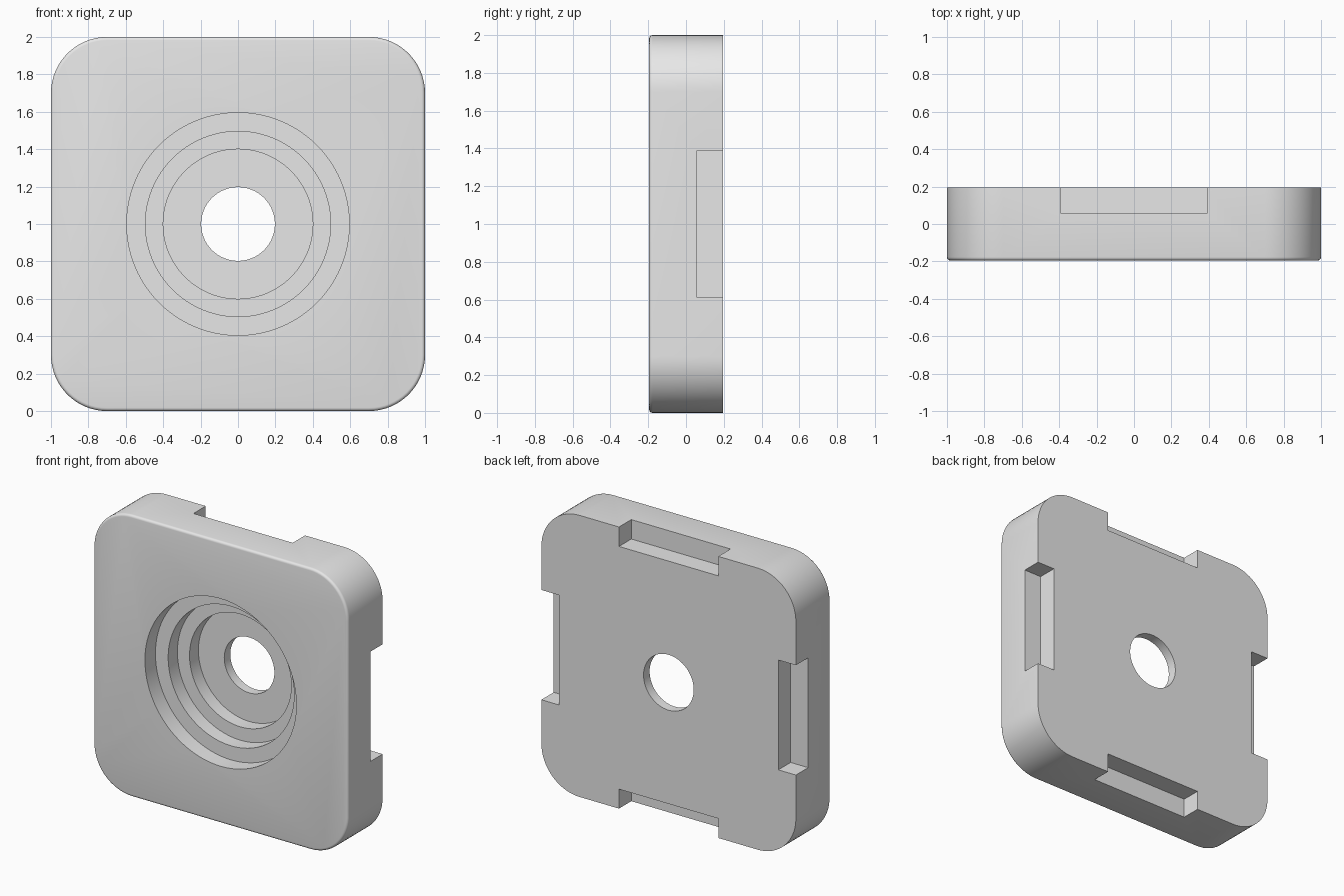
import bpy, bmesh, math
from mathutils import Matrix, Vector

if "Cube" in bpy.data.objects:
    bpy.data.objects.remove(bpy.data.objects["Cube"], do_unlink=True)

FRONT, BACK = -0.195, 0.195
CENTRE = Vector((0, 0, 1))

grey = bpy.data.materials.new("plain grey")
grey.use_nodes = True
grey.diffuse_color = (0.8, 0.8, 0.8, 1)
grey.node_tree.nodes["Principled BSDF"].inputs["Base Color"].default_value = (0.8, 0.8, 0.8, 1)


def make_object(name, bm):
    bmesh.ops.recalc_face_normals(bm, faces=bm.faces)
    mesh = bpy.data.meshes.new(name)
    bm.to_mesh(mesh)
    bm.free()
    mesh.materials.append(grey)
    ob = bpy.data.objects.new(name, mesh)
    bpy.context.collection.objects.link(ob)
    return ob


def outline(half, radius, segments=16):
    """Rounded square in x and z, centred on the plate."""
    pts = []
    for q in range(4):
        turn = Matrix.Rotation(q * math.pi / 2, 2)
        for i in range(segments + 1):
            a = i / segments * math.pi / 2
            c = half - radius
            pts.append(turn @ Vector((c + radius * math.cos(a), c + radius * math.sin(a))))
    return pts


def loft(rings):
    """Closed solid through rings of equal length, capped at both ends."""
    bm = bmesh.new()
    loops = [[bm.verts.new((p.x, y, p.y + 1)) for p in pts] for pts, y in rings]
    n = len(loops[0])
    for a, b in zip(loops, loops[1:]):
        for i in range(n):
            bm.faces.new((a[i], a[(i + 1) % n], b[(i + 1) % n], b[i]))
    bm.faces.new(loops[0])
    bm.faces.new(loops[-1][::-1])
    return bm


def circle(r, n=96):
    return [Vector((r * math.cos(i * math.tau / n), r * math.sin(i * math.tau / n))) for i in range(n)]


# Plate: rounded square with a small rounded front edge
EDGE = 0.018
rings = []
for i in range(5):
    a = i / 4 * math.pi / 2
    inset = EDGE * (1 - math.sin(a))
    rings.append((outline(1 - inset, 0.3 - inset), FRONT + EDGE * (1 - math.cos(a))))
rings.append((outline(1, 0.3), BACK))
plate = make_object("plate", loft(rings))

# Stepped bore: three counterbores and a through hole
steps = [(0.595, -0.1, 0.118), (0.495, 0.118, 0.222), (0.4, 0.222, 0.322), (0.197, 0.322, 0.5)]
bore_rings = []
for r, start, end in steps:
    bore_rings += [(circle(r), FRONT + start), (circle(r), FRONT + end)]
cutters = [make_object("bore_cutter", loft(bore_rings))]

# Notches in the back edge, one per side
for k in range(4):
    bm = bmesh.new()
    bmesh.ops.create_cube(bm, size=1)
    bmesh.ops.scale(bm, vec=(0.78, 0.3, 0.3), verts=bm.verts)
    bmesh.ops.translate(bm, vec=(0, 0.057 + 0.15, 0.862 + 0.15), verts=bm.verts)
    bmesh.ops.rotate(bm, cent=(0, 0, 0), matrix=Matrix.Rotation(k * math.pi / 2, 3, "Y"), verts=bm.verts)
    bmesh.ops.translate(bm, vec=CENTRE, verts=bm.verts)
    cutters.append(make_object("notch_cutter", bm))

# Cut the plate, then drop the cutters
bpy.ops.object.select_all(action="DESELECT")
bpy.context.view_layer.objects.active = plate
plate.select_set(True)
for cutter in cutters:
    cutter.hide_render = True
    mod = plate.modifiers.new("cut", "BOOLEAN")
    mod.operation = "DIFFERENCE"
    mod.solver = "EXACT"
    mod.object = cutter
    bpy.ops.object.modifier_apply(modifier=mod.name)
    bpy.data.objects.remove(cutter, do_unlink=True)

bpy.ops.object.shade_smooth_by_angle(angle=math.radians(30))
